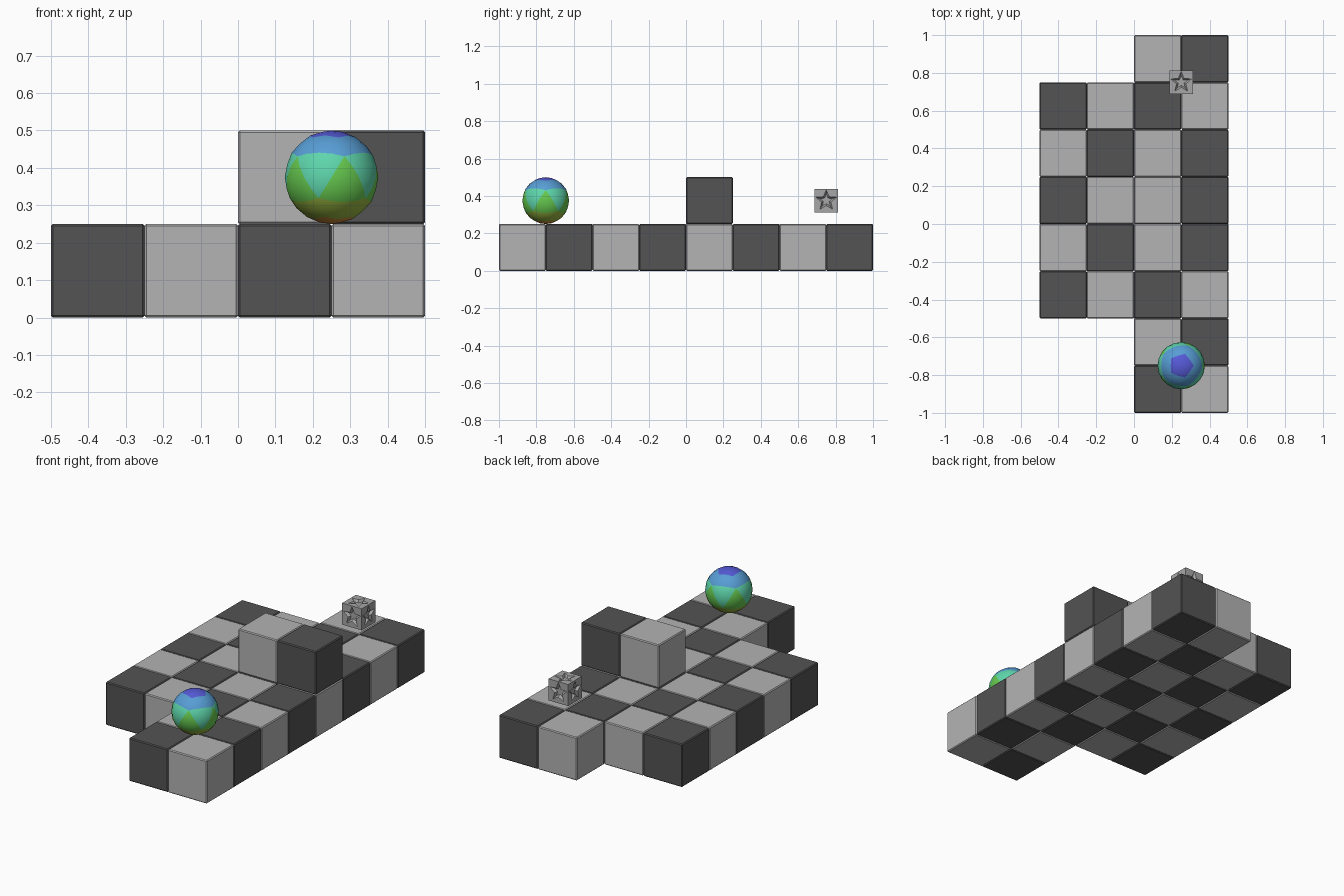
import bpy, bmesh, math
from mathutils import Vector, Matrix

if "Cube" in bpy.data.objects:
    bpy.data.objects.remove(bpy.data.objects["Cube"])

S = 0.25  # block size


def material(name, rgb):
    m = bpy.data.materials.new(name)
    m.diffuse_color = tuple((c / 255) ** 2.2 for c in rgb) + (1,)
    m.use_nodes = True
    m.node_tree.nodes["Principled BSDF"].inputs["Base Color"].default_value = m.diffuse_color
    return m


dark = material("dark grey", (84, 84, 84))
light = material("light grey", (178, 178, 178))
steel = material("star grey", (166, 166, 166))
ball_mats = [material("indigo", (86, 90, 212)), material("blue", (88, 156, 212)),
             material("teal", (94, 212, 170)), material("green", (102, 200, 80)),
             material("yellow green", (150, 180, 66)), material("orange", (205, 140, 60))]


def add_object(name, bm, mats):
    me = bpy.data.meshes.new(name)
    bm.to_mesh(me)
    bm.free()
    for m in mats:
        me.materials.append(m)
    ob = bpy.data.objects.new(name, me)
    bpy.context.collection.objects.link(ob)
    return ob


# Checkered floor and wall of bevelled blocks: (column, row, level)
cells = [(i, j, 0) for j in range(8) for i in range(4) if i >= 2 or 2 <= j <= 6]
cells += [(2, 4, 1), (3, 4, 1)]


def blocks(name, parity, mat):
    bm = bmesh.new()
    for i, j, k in cells:
        if (i + j + k) % 2 == parity:
            pos = ((i - 1.5) * S, (j - 3.5) * S, (k + 0.5) * S)
            bmesh.ops.create_cube(bm, size=S, matrix=Matrix.Translation(pos))
    bmesh.ops.bevel(bm, geom=bm.edges[:], offset=0.005, segments=1,
                    affect='EDGES', profile=0.5)
    add_object(name, bm, [mat])


blocks("dark_blocks", 0, dark)
blocks("light_blocks", 1, light)

# Ball: coloured by the large icosahedron panels, from top to bottom
base = bmesh.new()
bmesh.ops.create_icosphere(base, subdivisions=1, radius=1)
panels = [f.calc_center_median().normalized() for f in base.faces]
base.free()
bm = bmesh.new()
bmesh.ops.create_icosphere(bm, subdivisions=3, radius=0.125)
for f in bm.faces:
    f.smooth = True
    d = f.calc_center_median().normalized()
    z = max(panels, key=lambda p: p.dot(d)).z
    if z > 0.5:
        f.material_index = 0 if d.z > 0.855 else 1
    elif z < -0.5:
        f.material_index = 5 if d.z < -0.855 else 4
    else:
        f.material_index = 2 if z > 0 else 3
ball = add_object("ball", bm, ball_mats)
ball.location = (0.25, -0.75, 0.375)

# Floating cube with a recessed star on every side
H = 0.0625
bm = bmesh.new()


def star(r, depth):
    pts = []
    for n in range(10):
        a = math.pi / 2 + n * math.pi / 5
        q = r if n % 2 == 0 else r * 0.45
        pts.append(Vector((q * math.cos(a), q * math.sin(a), H - depth)))
    return pts


def star_side(rot):
    def ring(pts):
        return [bm.verts.new(rot @ p) for p in pts]

    def loop(vs):
        return [bm.edges.new((vs[n], vs[(n + 1) % len(vs)])) for n in range(len(vs))]

    square = ring([Vector((x * H, y * H, H)) for x, y in ((-1, -1), (1, -1), (1, 1), (-1, 1))])
    outer, inner = ring(star(0.058, 0)), ring(star(0.036, 0.014))
    bmesh.ops.triangle_fill(bm, use_beauty=True, edges=loop(square) + loop(outer))
    for n in range(10):
        m = (n + 1) % 10
        bm.faces.new((outer[n], outer[m], inner[m], inner[n]))
    bm.faces.new(inner)


star_side(Matrix.Identity(3))
star_side(Matrix.Rotation(math.pi, 3, 'X'))
for n in range(4):
    star_side(Matrix.Rotation(n * math.pi / 2, 3, 'Z') @ Matrix.Rotation(math.pi / 2, 3, 'X'))
bmesh.ops.remove_doubles(bm, verts=bm.verts[:], dist=0.0001)
bmesh.ops.recalc_face_normals(bm, faces=bm.faces[:])
cube = add_object("star_cube", bm, [steel])
cube.location = (0.25, 0.75, 0.375)
